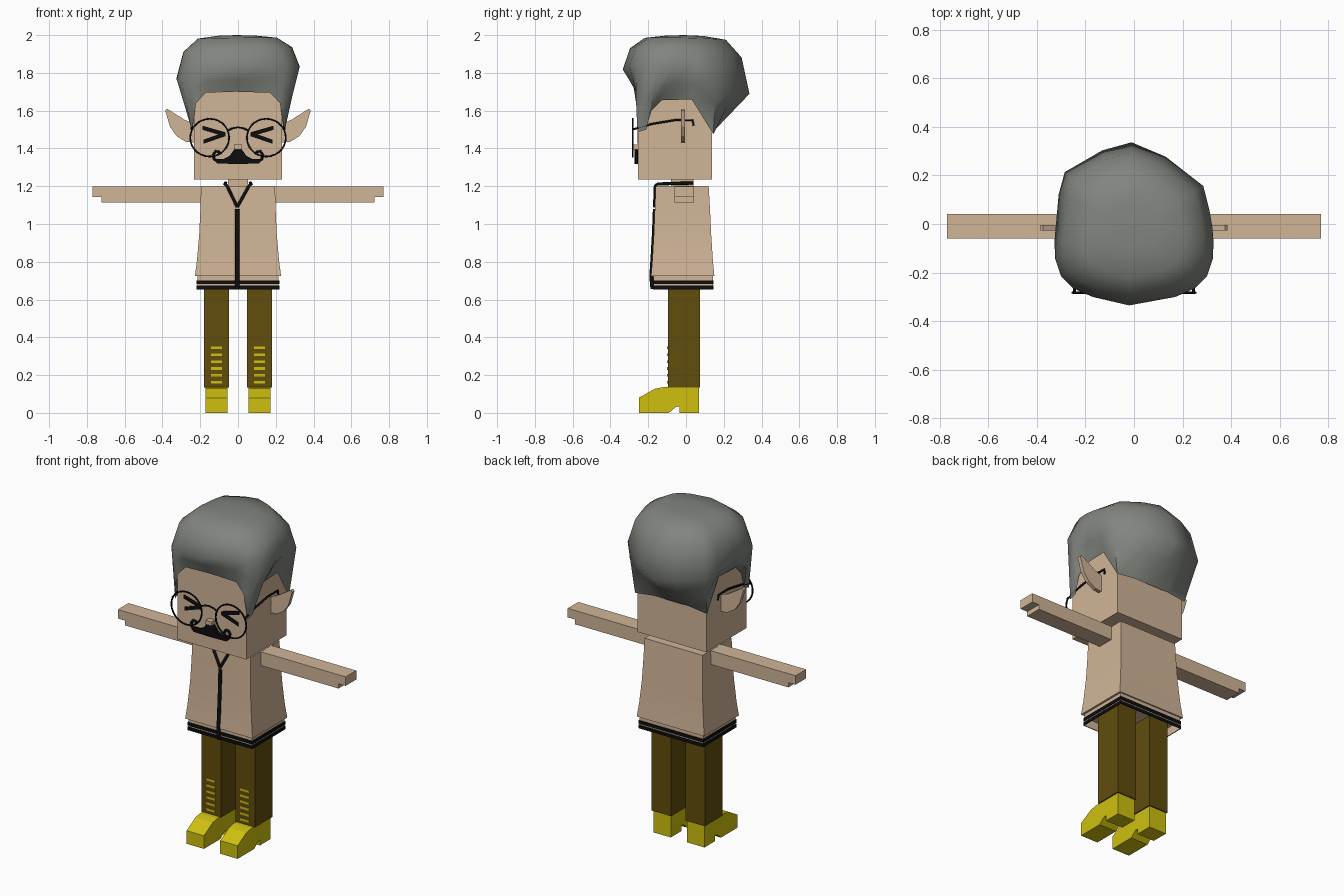
import bpy
import bmesh
import math
from mathutils import Vector

cube = bpy.data.objects.get("Cube")
if cube:
    bpy.data.objects.remove(cube, do_unlink=True)


def material(name, r, g, b):
    m = bpy.data.materials.new(name)
    m.use_nodes = True
    m.diffuse_color = (r, g, b, 1)
    bsdf = next(n for n in m.node_tree.nodes if n.type == 'BSDF_PRINCIPLED')
    bsdf.inputs["Base Color"].default_value = (r, g, b, 1)
    bsdf.inputs["Roughness"].default_value = 0.9
    return m


SKIN = material("warm_beige", 0.63, 0.46, 0.31)
GRAY = material("hair_gray", 0.22, 0.235, 0.21)
BROWN = material("trouser_brown", 0.12, 0.074, 0.004)
YELLOW = material("shoe_yellow", 0.62, 0.53, 0.005)
BLACK = material("black", 0.004, 0.004, 0.004)
SIDES = (("left", 1), ("right", -1))


def finish(bm, name, mat, smooth=0):
    bmesh.ops.recalc_face_normals(bm, faces=bm.faces)
    me = bpy.data.meshes.new(name)
    bm.to_mesh(me)
    bm.free()
    me.materials.append(mat)
    ob = bpy.data.objects.new(name, me)
    bpy.context.collection.objects.link(ob)
    if smooth:
        bpy.ops.object.select_all(action='DESELECT')
        ob.select_set(True)
        bpy.context.view_layer.objects.active = ob
        bpy.ops.object.shade_smooth_by_angle(angle=math.radians(smooth))
    return ob


def loft(rings, caps=True):
    """Join closed rings of points with quads."""
    bm = bmesh.new()
    rows = [[bm.verts.new(p) for p in ring] for ring in rings]
    n = len(rows[0])
    for a, b in zip(rows, rows[1:]):
        for i in range(n):
            j = (i + 1) % n
            bm.faces.new((a[i], a[j], b[j], b[i]))
    if caps:
        bm.faces.new(rows[0])
        bm.faces.new(rows[-1])
    return bm


def rect(hx, y0, y1, z, cx=0):
    return [(cx - hx, y0, z), (cx + hx, y0, z), (cx + hx, y1, z), (cx - hx, y1, z)]


def box(name, cx, hx, y0, y1, z0, z1, mat):
    return finish(loft([rect(hx, y0, y1, z, cx) for z in (z0, z1)]), name, mat)


def front_plate(name, pts, y0, y1, mat, s=1):
    """Outline in x, z given depth along y."""
    return finish(loft([[(s * x, y, z) for x, z in pts] for y in (y0, y1)]), name, mat)


def tube(name, pts, radius, mat, closed=False):
    cu = bpy.data.curves.new(name, 'CURVE')
    cu.dimensions = '3D'
    cu.bevel_depth = radius
    cu.bevel_resolution = 1
    cu.use_fill_caps = True
    sp = cu.splines.new('POLY')
    sp.points.add(len(pts) - 1)
    for p, co in zip(sp.points, pts):
        p.co = (*co, 1)
    sp.use_cyclic_u = closed
    cu.materials.append(mat)
    ob = bpy.data.objects.new(name, cu)
    bpy.context.collection.objects.link(ob)
    bpy.ops.object.select_all(action='DESELECT')
    ob.select_set(True)
    bpy.context.view_layer.objects.active = ob
    bpy.ops.object.convert(target='MESH')


# Head, neck, nose
box("head", 0, 0.233, -0.253, 0.137, 1.235, 1.72, SKIN)
box("neck", 0, 0.053, -0.08, 0.04, 1.18, 1.24, SKIN)
box("nose", 0, 0.02, -0.285, -0.25, 1.395, 1.42, SKIN)

# Jacket body flaring towards the hem
LEVELS = [(0.228, -0.185, 0.15, 0.725), (0.217, -0.178, 0.142, 0.81),
          (0.205, -0.17, 0.133, 0.95), (0.199, -0.165, 0.127, 1.08),
          (0.196, -0.16, 0.12, 1.2)]
finish(loft([rect(*lv) for lv in LEVELS]), "jacket_body", SKIN, 30)

# Hem band with a recessed underside and two stripes
bm = loft([rect(0.215, -0.172, 0.142, z) for z in (0.655, 0.73)])
bm.faces.ensure_lookup_table()
bottom = min(bm.faces, key=lambda f: f.calc_center_median().z)
bmesh.ops.inset_individual(bm, faces=[bottom], thickness=0.015)
bmesh.ops.translate(bm, verts=bottom.verts, vec=(0, 0, 0.05))
finish(bm, "jacket_hem", SKIN)
for i, z in enumerate((0.664, 0.692)):
    ring = [rect(0.215 + d, -0.172 - d, 0.142 + d, z + h)
            for d, h in ((0, -0.01), (0.004, -0.01), (0.004, 0.01), (0, 0.01))]
    finish(loft(ring, caps=False), f"hem_stripe_{i + 1}", BLACK)

# Zip and open collar
tube("zip", [(-0.004, -0.178, 0.657), (-0.004, -0.184, 0.725)] +
     [(-0.004, lv[1], lv[3]) for lv in LEVELS[1:4]], 0.012, BLACK)
for side, s in SIDES:
    tube(side + "_collar", [(-0.004, -0.166, 1.09), (s * 0.058, -0.162, 1.202),
                            (s * 0.07, -0.15, 1.212), (s * 0.065, 0.04, 1.217)],
         0.009, BLACK)

# Shoe side outline and ear outline
SHOE = [(-0.25, 0), (-0.25, 0.08), (-0.165, 0.128), (-0.12, 0.136), (0.068, 0.136),
        (0.068, 0), (-0.035, 0), (-0.035, 0.035), (-0.055, 0.03), (-0.09, 0)]
EAR = [(0.225, 1.43), (0.275, 1.435), (0.325, 1.465), (0.36, 1.515), (0.385, 1.6),
       (0.375, 1.61), (0.28, 1.55), (0.225, 1.53)]
EYE = [(0.187, 1.52), (0.065, 1.485), (0.065, 1.465), (0.182, 1.425),
       (0.182, 1.447), (0.105, 1.474), (0.187, 1.498)]
MOUSTACHE = [(0, 1.4), (0.02, 1.395), (0.045, 1.36), (0.075, 1.345), (0.115, 1.345),
             (0.125, 1.335), (0.11, 1.32), (0, 1.318)]
CURL = [(0.11, 1.33), (0.127, 1.345), (0.13, 1.368), (0.118, 1.385),
        (0.1, 1.382), (0.094, 1.368)]
ARM = [(0.18, 1.115), (0.722, 1.115), (0.722, 1.144), (0.77, 1.144),
       (0.77, 1.199), (0.18, 1.199)]
TEMPLE = [(-0.283, 1.5), (-0.18, 1.53), (-0.06, 1.55), (0.035, 1.55), (0.04, 1.52)]

for side, s in SIDES:
    # Arm and leg
    front_plate(side + "_arm", ARM, -0.06, 0.042, SKIN, s)
    box(side + "_leg", s * 0.114, 0.066, -0.095, 0.075, 0.134, 0.715, BROWN)
    for i in range(6):
        z = 0.162 + i * 0.0365
        box(f"{side}_leg_bar_{i + 1}", s * 0.114, 0.029, -0.1, -0.09,
            z - 0.007, z + 0.007, YELLOW)
    # Shoe
    rows = [[(s * 0.114 + d, y, z) for y, z in SHOE] for d in (-0.059, 0.059)]
    finish(loft(rows), side + "_shoe", YELLOW)
    # Ear with a hollow in front
    bm = loft([[(s * x, y, z) for x, z in EAR] for y in (-0.027, -0.004)])
    face = min(bm.faces, key=lambda f: f.calc_center_median().y)
    bmesh.ops.inset_individual(bm, faces=[face], thickness=0.014)
    bmesh.ops.translate(bm, verts=face.verts, vec=(0, 0.012, 0))
    finish(bm, side + "_ear", SKIN)
    # Squeezed eye and moustache half
    front_plate(side + "_eye", EYE, -0.258, -0.25, BLACK, s)
    front_plate(side + "_moustache", MOUSTACHE, -0.272, -0.25, BLACK, s)
    tube(side + "_moustache_curl", [(s * x, -0.263, z) for x, z in CURL], 0.008, BLACK)
    # Spectacle rim and temple
    turn = [math.tau * k / 28 for k in range(28)]
    tube(side + "_rim", [(s * 0.15 + 0.103 * math.cos(a), -0.282,
                          1.457 + 0.1 * math.sin(a)) for a in turn], 0.005, BLACK, True)
    tube(side + "_temple", [(s * 0.245, y, z) for y, z in TEMPLE], 0.006, BLACK)

tube("bridge", [(x, -0.282, 1.512 - 6 * x * x)
                for x in (-0.055, -0.03, 0, 0.03, 0.055)], 0.005, BLACK)

# Hair: hairline points paired with the widest points, from front to back
HALF = [((0.17, -0.262, 1.695), (0.17, -0.3, 1.82)),
        ((0.222, -0.264, 1.64), (0.25, -0.265, 1.81)),
        ((0.245, -0.257, 1.485), (0.3, -0.215, 1.8)),
        ((0.245, -0.21, 1.5), (0.325, -0.14, 1.8)),
        ((0.245, -0.185, 1.6), (0.327, -0.07, 1.8)),
        ((0.245, -0.13, 1.655), (0.322, -0.01, 1.79)),
        ((0.245, 0.03, 1.66), (0.31, 0.09, 1.77)),
        ((0.243, 0.145, 1.475), (0.285, 0.185, 1.75)),
        ((0.12, 0.145, 1.49), (0.13, 0.29, 1.72))]
mirrored = [tuple((-x, y, z) for x, y, z in pair) for pair in reversed(HALF)]
columns = ([((0, -0.262, 1.70), (-0.02, -0.335, 1.82))] + HALF +
           [((0, 0.145, 1.49), (-0.01, 0.335, 1.69))] + mirrored)
crown = Vector((-0.01, -0.01, 2.0))
rings = [[] for _ in range(6)]
for base, wide in columns:
    b, w = Vector(base), Vector(wide)
    w.z += 0.1 * w.x
    if w.y > 0:
        w.y -= 0.1 * w.x
    rings[0].append(b)
    rings[1].append(b.lerp(w, 0.55))
    rings[2].append(w)
    for ring, (r, h) in zip(rings[3:], ((0.88, 0.62), (0.64, 0.92), (0.3, 0.985))):
        p = crown.lerp(w, r)
        p.z = w.z + (crown.z - w.z) * h
        ring.append(p)
bm = loft(rings, caps=False)
bm.verts.ensure_lookup_table()
n = len(columns)
top = bm.verts.new(crown)
last = bm.verts[:][-n - 1:-1]
for i in range(n):
    bm.faces.new((last[i], last[(i + 1) % n], top))
finish(bm, "hair", GRAY, 60)
